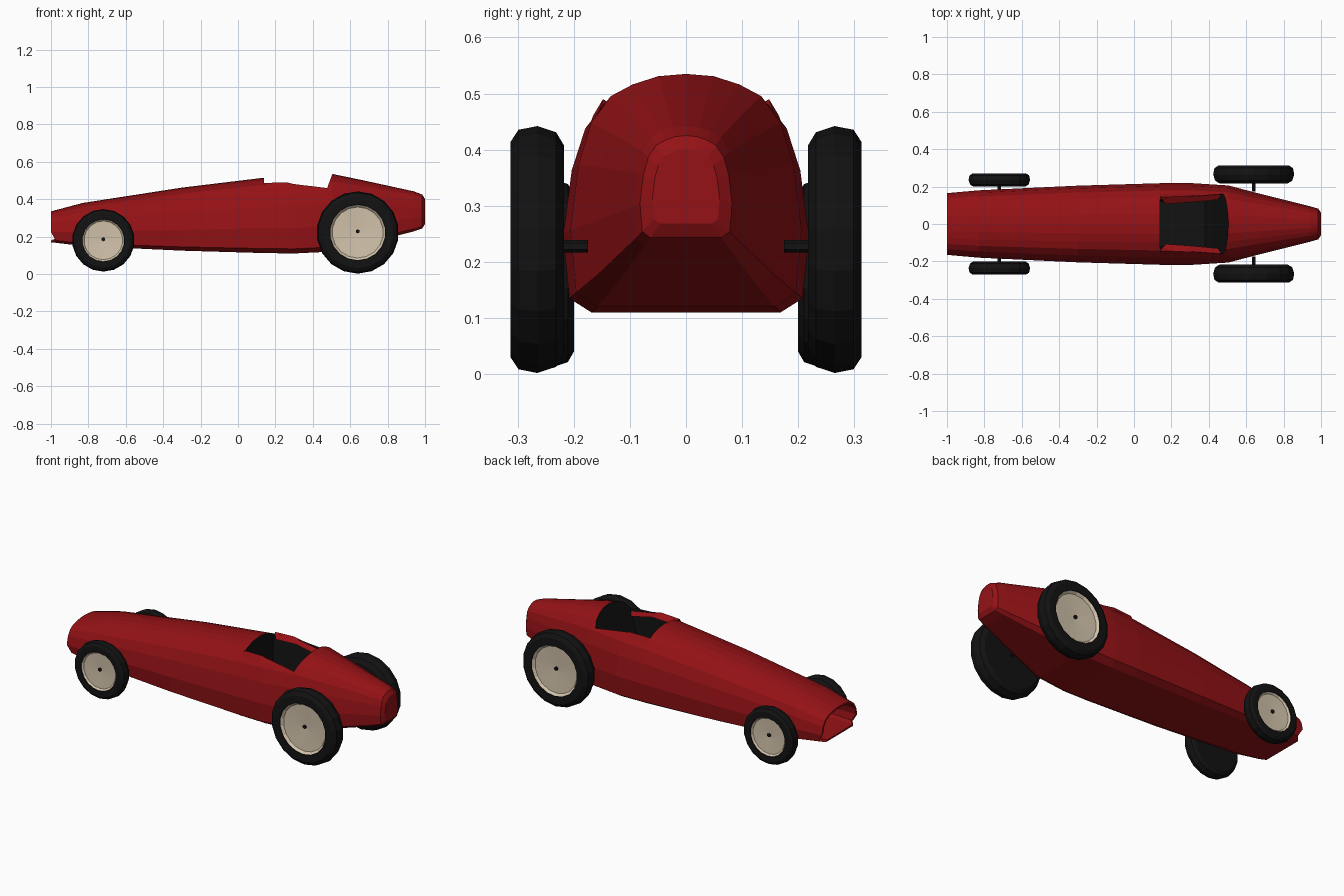
import bpy, bmesh, math
from mathutils import Vector

if "Cube" in bpy.data.objects:
    bpy.data.objects.remove(bpy.data.objects["Cube"])


def material(name, rgb):
    m = bpy.data.materials.new(name)
    m.diffuse_color = (*rgb, 1)
    m.use_nodes = True
    m.node_tree.nodes["Principled BSDF"].inputs["Base Color"].default_value = m.diffuse_color
    return m


RED = material("red_paint", (0.3, 0.006, 0.008))
BLACK = material("black", (0.006, 0.006, 0.006))
CREAM = material("cream", (0.65, 0.55, 0.41))


def make(name, verts, faces, *mats):
    me = bpy.data.meshes.new(name)
    me.from_pydata([tuple(v) for v in verts], [], faces)
    bm = bmesh.new()
    bm.from_mesh(me)
    bmesh.ops.remove_doubles(bm, verts=bm.verts, dist=1e-5)
    bmesh.ops.recalc_face_normals(bm, faces=bm.faces)
    bm.to_mesh(me)
    bm.free()
    for m in mats:
        me.materials.append(m)
    ob = bpy.data.objects.new(name, me)
    bpy.context.collection.objects.link(ob)
    return ob


def bridge(rings, n, closed=True):
    """Quads between successive rings of n points."""
    return [(a * n + i, a * n + (i + 1) % n, (a + 1) * n + (i + 1) % n, (a + 1) * n + i)
            for a in range(rings - 1) for i in range(n if closed else n - 1)]


# Body: one normalised half profile lofted along the length
HALF = [(0, 1), (.24, .99), (.46, .955), (.65, .905), (.82, .79), (.93, .61),
        (1, .33), (.95, .06), (.77, 0)]
RING = HALF + [(-y, t) for y, t in HALF[:0:-1]]
N = len(RING)


def section(x, hw, lo, hi):
    return [Vector((x, y * hw, lo + t * (hi - lo))) for y, t in RING]


# The first two sections are the inside of the nose intake
stations = [(-.86, .13, .20, .32), (-1, .153, .18, .325),
            (-1, .165, .17, .335), (-.83, .18, .15, .38), (-.3, .205, .125, .462),
            (.14, .218, .112, .515), (.3, .219, .11, .525), (.505, .206, .12, .535),
            (.66, .165, .157, .503), (.94, .095, .228, .442), (.985, .082, .243, .425),
            (1, .06, .268, .40)]
rings = [section(*s) for s in stations]
for ring in rings[1:3]:                 # notch above the lower lip
    for i in (7, N - 7):
        ring[i].x += .025
verts = [v for r in rings for v in r]
faces = bridge(len(rings), N)
faces += [tuple(range(N)), tuple(range((len(rings) - 1) * N, len(rings) * N))]
body = make("body", verts, faces, RED)

# Cockpit opening with a slanted headrest face, dark inside
plan = []
for z, back, fy, by in ((.2, .38, .12, .14), (.7, .566, .142, .18)):
    plan += [(.14, -fy, z), (back, -by, z), (back, by, z), (.14, fy, z)]
cutter = make("cockpit_cutter", plan,
              bridge(2, 4) + [(0, 1, 2, 3), (4, 5, 6, 7)], BLACK)
cutter.hide_render = True
mod = body.modifiers.new("cockpit", "BOOLEAN")
mod.object = cutter
mod.operation = "DIFFERENCE"
mod.solver = "EXACT"
mod.material_mode = "TRANSFER"
bpy.context.view_layer.objects.active = body
bpy.ops.object.modifier_apply(modifier="cockpit")
bpy.data.objects.remove(cutter)

# Rolled rim along each side of the cockpit
for side, label in ((-1, "right"), (1, "left")):
    rows = [[(.14, .160, .455), (.26, .166, .460), (.475, .174, .435)],
            [(.14, .143, .487), (.26, .148, .490), (.47, .163, .443)],
            [(.17, .107, .465), (.30, .116, .465), (.45, .130, .425)]]
    make("cockpit_rim_" + label, [(x, y * side, z) for r in rows for x, y, z in r],
         bridge(3, 3, False), RED)


def lathe(name, profile, centre, side, mat, seg=18):
    """Spin (radius, y) points about the y axis; side mirrors outward."""
    pts = [(centre[0] + r * math.sin(2 * math.pi * i / seg), side * (centre[1] + y),
            centre[2] + r * math.cos(2 * math.pi * i / seg))
           for r, y in profile for i in range(seg)]
    return make(name, pts, bridge(len(profile), seg), mat)


# Wheels and axles
for pos, x, y, z, r, w in (("front", -.72, .235, .18, .167, .035),
                           ("rear", .64, .265, .222, .22, .048)):
    for side, label in ((-1, "right"), (1, "left")):
        tag = pos + "_" + label
        lathe("tyre_" + tag,
              [(0, -w), (.84 * r, -w), (.95 * r, -.7 * w), (r, 0), (.97 * r, .7 * w),
               (.87 * r, w), (.68 * r, w), (.66 * r, .5 * w), (0, .4 * w)],
              (x, y, z), side, BLACK)
        lathe("wheel_disc_" + tag,
              [(.675 * r, .9 * w), (.62 * r, .65 * w), (0, .5 * w)],
              (x, y, z), side, CREAM)
    h = y + .7 * w
    lathe(pos + "_axle_right", [(0, -.09), (.011, -.09), (.011, .7 * w), (0, .7 * w)],
          (x, y, z + .006), -1, BLACK, 6)
    lathe(pos + "_axle_left", [(0, -.09), (.011, -.09), (.011, .7 * w), (0, .7 * w)],
          (x, y, z + .006), 1, BLACK, 6)
